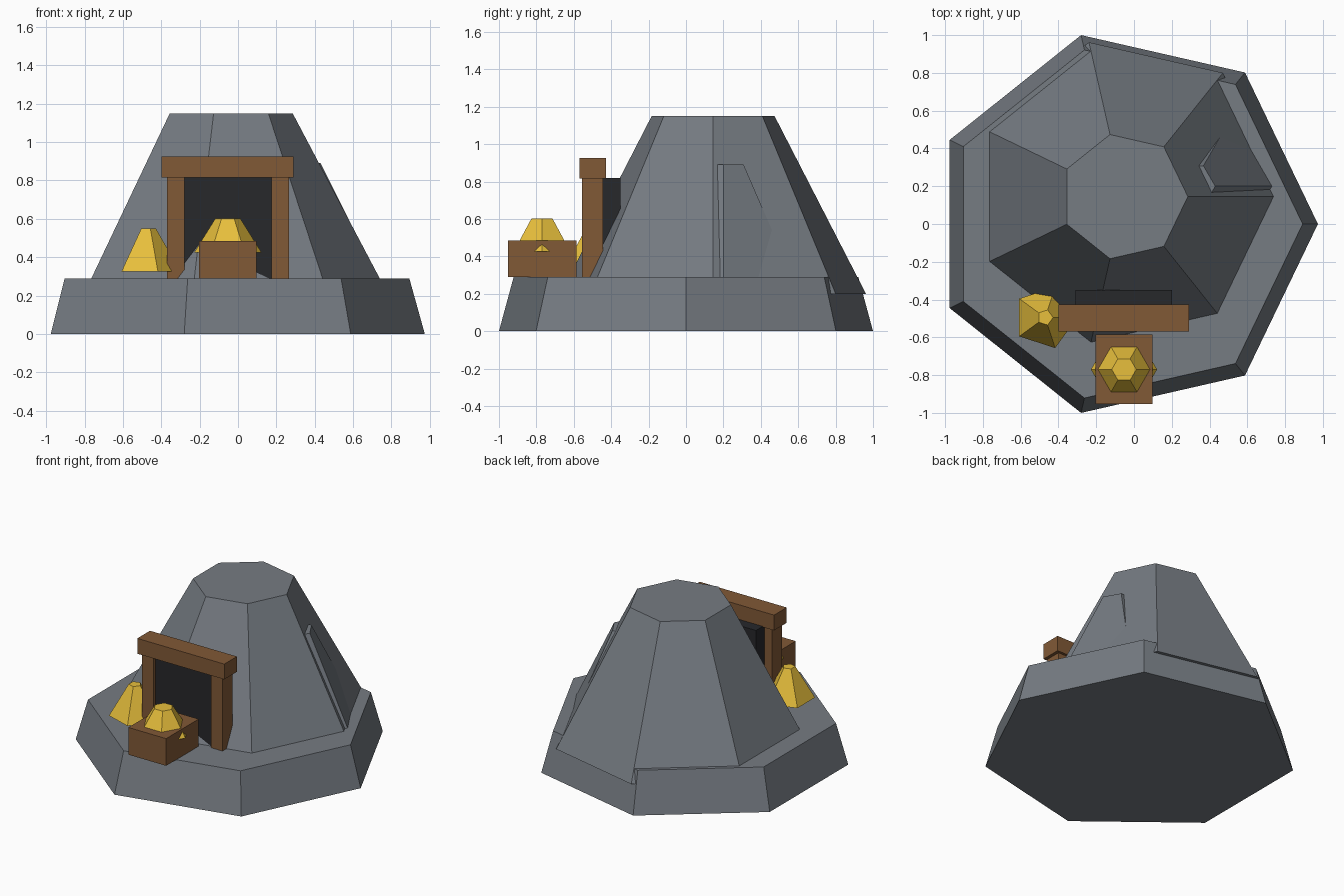
import bpy, bmesh
from math import cos, sin, tau

if "Cube" in bpy.data.objects:
    bpy.data.objects.remove(bpy.data.objects["Cube"])


def material(name, rgb):
    m = bpy.data.materials.new(name)
    m.diffuse_color = (*rgb, 1)
    m.use_nodes = True
    m.node_tree.nodes["Principled BSDF"].inputs["Base Color"].default_value = m.diffuse_color
    return m


ROCK = material("rock", (0.18, 0.2, 0.225))
WOOD = material("wood", (0.22, 0.1, 0.037))
GOLD = material("gold", (0.8, 0.52, 0.045))
DARK = material("dark", (0.02, 0.021, 0.024))


def finish(name, bm, mat):
    bmesh.ops.recalc_face_normals(bm, faces=bm.faces)
    mesh = bpy.data.meshes.new(name)
    bm.to_mesh(mesh)
    bm.free()
    mesh.materials.append(mat)
    obj = bpy.data.objects.new(name, mesh)
    bpy.context.collection.objects.link(obj)
    return obj


def frustum(name, sides, centre, z0, z1, r0, r1, mat):
    """Tapered prism with its first corner pointing along +x."""
    bm = bmesh.new()
    rings = [[bm.verts.new((centre[0] + r * cos(tau * i / sides),
                            centre[1] + r * sin(tau * i / sides), z))
              for i in range(sides)] for z, r in ((z0, r0), (z1, r1))]
    low, high = rings
    bm.faces.new(low[::-1])
    bm.faces.new(high)
    for i in range(sides):
        j = (i + 1) % sides
        bm.faces.new((low[i], low[j], high[j], high[i]))
    return finish(name, bm, mat)


def box(name, x, y, z, mat):
    """Box from its (min, max) range on each axis."""
    bm = bmesh.new()
    bmesh.ops.create_cube(bm, size=1)
    for v in bm.verts:
        v.co = [lo + (c + 0.5) * (hi - lo) for c, (lo, hi) in zip(v.co, (x, y, z))]
    return finish(name, bm, mat)


# Rock mass: wide base, mountain and a side outcrop
frustum("rock_base", 7, (-0.052, 0), 0, 0.29, 1.0257, 0.945, ROCK)
frustum("mountain", 7, (-0.052, 0.145), 0.2, 1.15, 0.838, 0.337, ROCK)
frustum("side_outcrop", 6, (0.305, 0.2), 0.2, 0.89, 0.47, 0.125, ROCK)

# Mine entrance: dark opening framed by timber
box("tunnel_opening", (-0.31, 0.20), (-0.537, -0.35), (0.29, 0.82), DARK)
for side, x in (("left", (-0.37, -0.28)), ("right", (0.175, 0.267))):
    box(f"{side}_post", x, (-0.557, -0.445), (0.285, 0.82), WOOD)
box("lintel", (-0.4, 0.29), (-0.57, -0.427), (0.815, 0.925), WOOD)

# Crate heaped with gold, and a loose nugget beside the entrance
box("crate", (-0.203, 0.097), (-0.953, -0.585), (0.29, 0.485), WOOD)
frustum("gold_heap", 6, (-0.053, -0.77), 0.425, 0.602, 0.175, 0.065, GOLD)
frustum("gold_nugget", 5, (-0.47, -0.495), 0.325, 0.55, 0.17, 0.042, GOLD)
